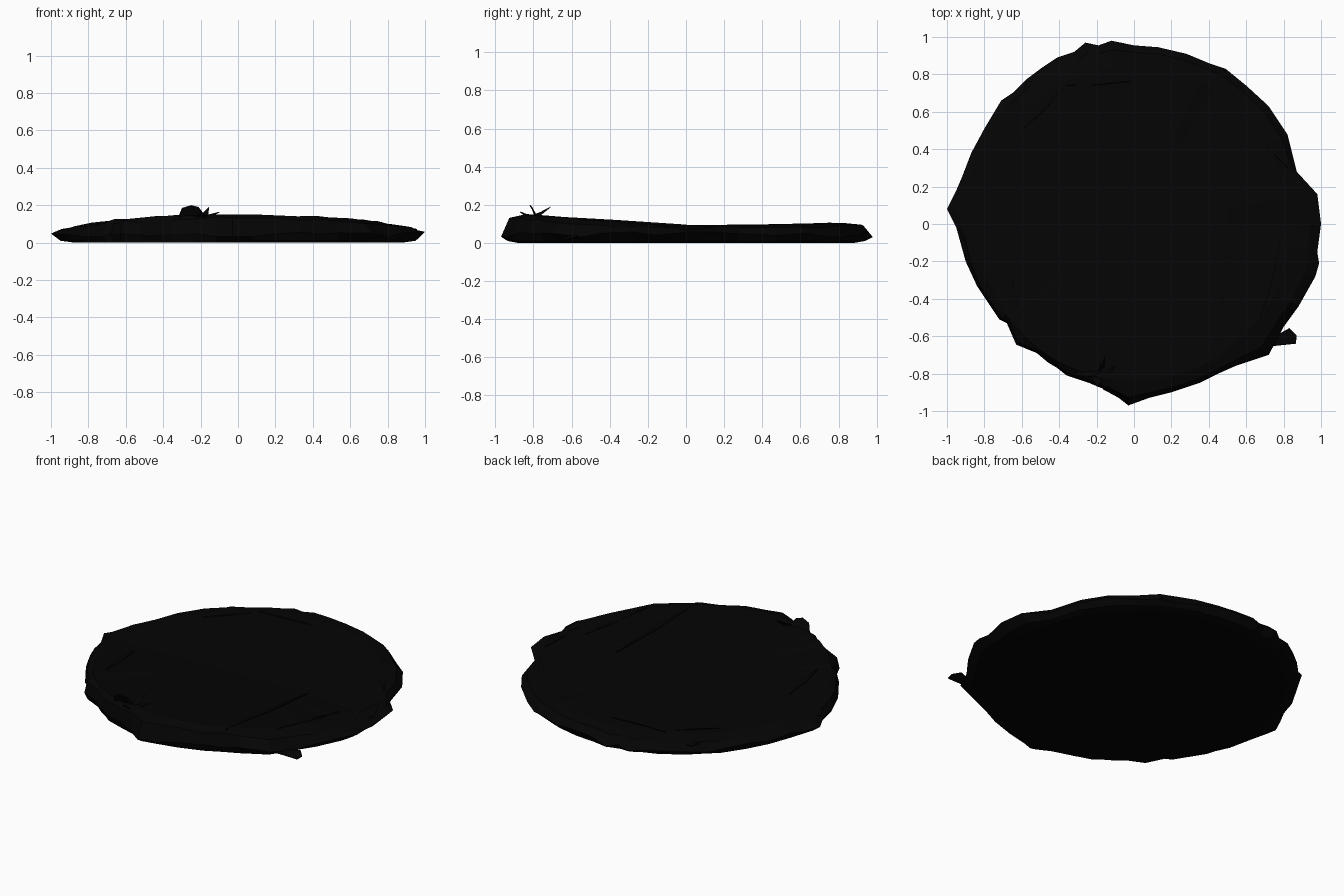
import bpy, bmesh, math, random
from mathutils import Vector

if "Cube" in bpy.data.objects:
    bpy.data.objects.remove(bpy.data.objects["Cube"])
random.seed(4)


def material(name, rgb):
    m = bpy.data.materials.new(name)
    m.diffuse_color = (*rgb, 1)
    m.use_nodes = True
    m.node_tree.nodes["Principled BSDF"].inputs["Base Color"].default_value = m.diffuse_color
    return m


CHAR = material("charcoal black", (0.0013, 0.0013, 0.0013))
BASE = material("warm black", (0.0011, 0.0009, 0.0009))

# ragged outline seen from the top, counterclockwise from +x
OUTLINE = [(1, 0), (.98, .16), (.87, .28), (.82, .48), (.72, .63), (.6, .74),
           (.49, .83), (.4, .86), (.28, .91), (.13, .945), (0, .955), (-.12, .98),
           (-.19, .955), (-.26, .97), (-.32, .92), (-.41, .89), (-.5, .83),
           (-.58, .77), (-.65, .7), (-.71, .66), (-.8, .51), (-.87, .38),
           (-.92, .25), (-.95, .18), (-1, .08), (-.95, -.02), (-.9, -.2),
           (-.84, -.33), (-.72, -.51), (-.68, -.53), (-.63, -.645), (-.52, -.69),
           (-.46, -.74), (-.41, -.77), (-.36, -.81), (-.24, -.85), (-.12, -.9),
           (-.03, -.97), (.08, -.93), (.2, -.9), (.35, -.85), (.45, -.8),
           (.54, -.76), (.72, -.7), (.8, -.55), (.88, -.44), (.97, -.28),
           (.99, -.21), (.98, -.15)]


def top_z(x, y):
    # surface rises toward the front and drops toward the sides
    return .099 + .06 * max(0, -y) + .008 * max(0, y) - .02 * x * x


def finish(bm, name, mat):
    bmesh.ops.recalc_face_normals(bm, faces=bm.faces)
    me = bpy.data.meshes.new(name)
    bm.to_mesh(me)
    bm.free()
    me.materials.append(mat)
    ob = bpy.data.objects.new(name, me)
    bpy.context.collection.objects.link(ob)
    return ob


def slab():
    # stacked rings: base, underside lip, ragged edge, rim, inner rings, centre
    bm = bmesh.new()
    rings = [[] for _ in range(6)]
    for x, y in OUTLINE:
        r, a = math.hypot(x, y), math.atan2(y, x)
        c, s = math.cos(a), math.sin(a)
        rad = (.88, .5 * r + .45, r, .6 * r + .345, .84, .5)
        for k, q in enumerate(rad):
            q = min(q, r - .015) if k in (0, 1, 3, 4) else q
            px, py = q * c, q * s
            z = (0, .01, random.uniform(.03, .06),
                 top_z(px, py) * random.uniform(.78, .92),
                 top_z(px, py) + random.uniform(-.003, .004),
                 top_z(px, py) - .004)[k]
            rings[k].append(bm.verts.new((px, py, z)))
    n = len(OUTLINE)
    for lo, hi in zip(rings, rings[1:]):
        for i in range(n):
            j = (i + 1) % n
            bm.faces.new((lo[i], lo[j], hi[j], hi[i]))
    mid = bm.verts.new((0, 0, .093))
    for i in range(n):
        bm.faces.new((rings[5][i], rings[5][(i + 1) % n], mid))
    base = bm.faces.new(rings[0][::-1])
    base.material_index = 1
    finish(bm, "charred_slab", CHAR).data.materials.append(BASE)


def splinter(bm, pts, thick=.008):
    # thin plate through a few points
    lo = [bm.verts.new(p) for p in pts]
    hi = [bm.verts.new(Vector(p) + Vector((0, thick * .5, thick))) for p in pts]
    bm.faces.new(lo)
    bm.faces.new(hi[::-1])
    for i in range(len(pts)):
        j = (i + 1) % len(pts)
        bm.faces.new((lo[i], lo[j], hi[j], hi[i]))


slab()

# thin folded flaps lying around the edge
bm = bmesh.new()
for k in range(30):
    x, y = OUTLINE[(k * 5) % len(OUTLINE)]
    a0, r = math.atan2(y, x), min(.97, math.hypot(x, y))
    da, z = random.uniform(.1, .2), random.uniform(.02, .075)

    def at(a, q, h):
        return (q * math.cos(a), q * math.sin(a), h)
    splinter(bm, [at(a0 - da, r - .07, z), at(a0, r - .012, z),
                  at(a0 + da, r - .07, z + .01), at(a0, r - .1, z + .015)], .005)
finish(bm, "edge_flaps", CHAR)

# long shallow creases on the top
bm = bmesh.new()
for (x0, y0), (x1, y1) in [((.49, 0), (.44, -.75)), ((.66, .5), (.82, .3)),
                           ((-.4, .7), (-.6, .5)), ((-.66, -.1), (-.62, -.45)),
                           ((.78, -.1), (.66, -.55)), ((-.38, .74), (-.02, .76))]:
    mx, my = (x0 + x1) / 2, (y0 + y1) / 2
    splinter(bm, [(x0, y0, top_z(x0, y0) - .006), (mx + .015, my, top_z(mx, my) - .004),
                  (x1, y1, top_z(x1, y1) - .006), (mx - .015, my - .01, top_z(mx, my) - .004)])
finish(bm, "top_creases", CHAR)

# upright torn tuft near the front, and the loose sliver at front right
bm = bmesh.new()
splinter(bm, [(-.32, -.79, .13), (-.3, -.81, .18), (-.25, -.82, .195),
              (-.21, -.81, .185), (-.17, -.78, .13)], .005)
splinter(bm, [(-.2, -.8, .14), (-.155, -.71, .187), (-.16, -.78, .13)], .005)
splinter(bm, [(-.22, -.82, .13), (-.1, -.76, .16), (-.16, -.84, .13)], .005)
splinter(bm, [(-.24, -.8, .13), (-.2, -.87, .16), (-.16, -.83, .13)], .005)
finish(bm, "torn_tuft", CHAR)
bm = bmesh.new()
splinter(bm, [(.68, -.66, .03), (.77, -.65, .025), (.865, -.64, .018),
              (.87, -.6, .022), (.83, -.56, .03), (.74, -.61, .04)], .006)
finish(bm, "loose_sliver", CHAR)
